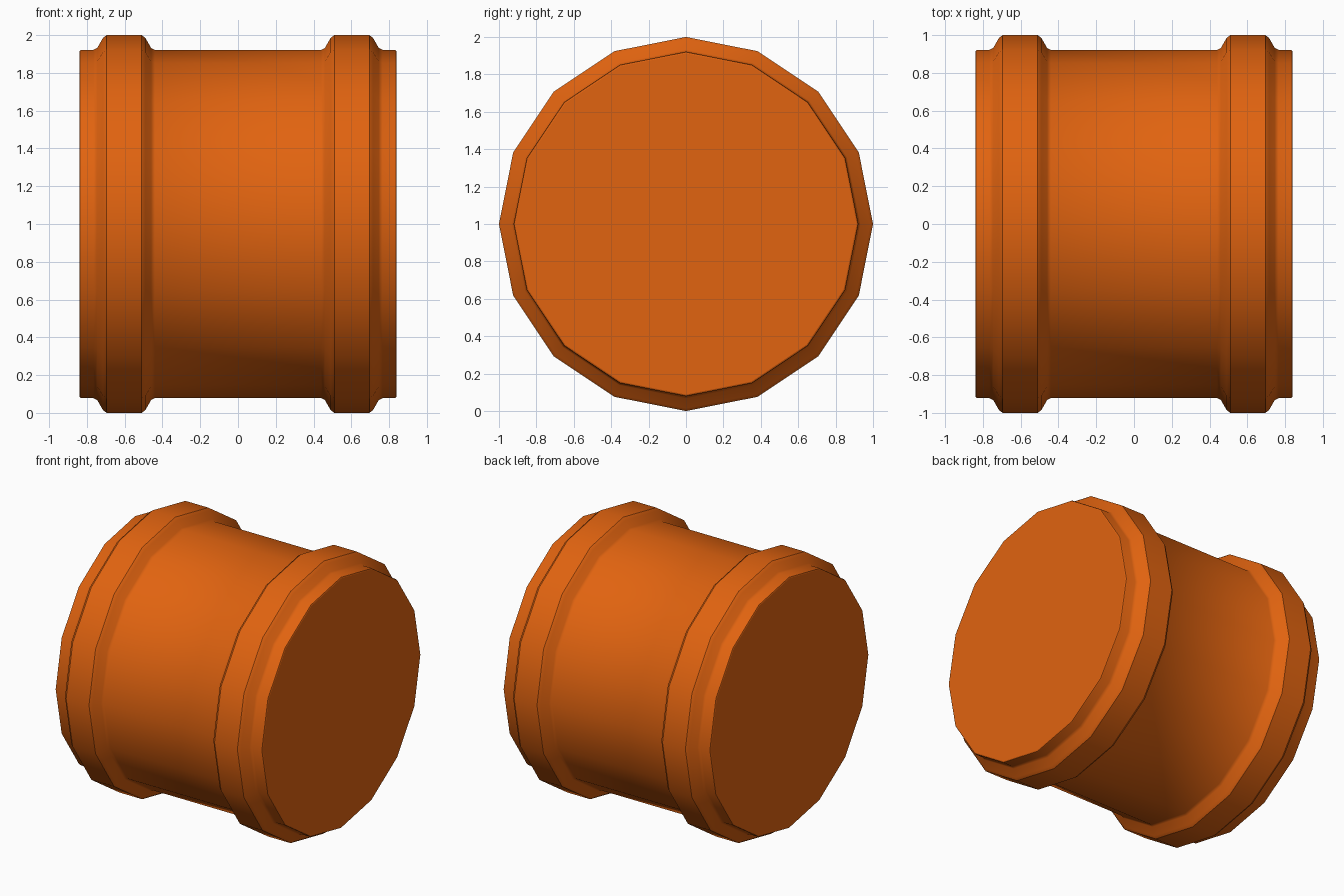
import bpy, bmesh, math

if "Cube" in bpy.data.objects:
    bpy.data.objects.remove(bpy.data.objects["Cube"])

SIDES = 16
# Half profile (x, radius) from the end cap to the middle of the barrel
half = [(0.84, 0.912), (0.837, 0.919), (0.83, 0.922), (0.765, 0.922),
        (0.745, 0.932), (0.715, 0.985), (0.695, 1.0), (0.51, 1.0),
        (0.49, 0.985), (0.46, 0.932), (0.44, 0.922)]
profile = [(-x, r) for x, r in half] + half[::-1]

# Lathe the profile around the x axis
bm = bmesh.new()
rings = []
for x, r in profile:
    rings.append([bm.verts.new((x, r * math.sin(2 * math.pi * i / SIDES),
                                1 + r * math.cos(2 * math.pi * i / SIDES)))
                  for i in range(SIDES)])
for a, b in zip(rings, rings[1:]):
    for i in range(SIDES):
        j = (i + 1) % SIDES
        bm.faces.new((a[i], a[j], b[j], b[i]))

# Flat end caps
bm.faces.new(rings[0])
bm.faces.new(rings[-1])
bmesh.ops.recalc_face_normals(bm, faces=bm.faces)

mesh = bpy.data.meshes.new("banded_barrel")
bm.to_mesh(mesh)
bm.free()
barrel = bpy.data.objects.new("banded_barrel", mesh)
bpy.context.collection.objects.link(barrel)

# Orange paint
paint = bpy.data.materials.new("orange_paint")
paint.diffuse_color = (0.75, 0.125, 0.005, 1)
paint.use_nodes = True
paint.node_tree.nodes["Principled BSDF"].inputs["Base Color"].default_value = paint.diffuse_color
mesh.materials.append(paint)

# Smooth sides, crisp cap rims
bpy.context.view_layer.objects.active = barrel
barrel.select_set(True)
bpy.ops.object.shade_smooth_by_angle(angle=math.radians(35))
rim = {0, len(profile) - 1}
for e in mesh.edges:
    if all(v // SIDES in rim for v in e.vertices):
        e.use_edge_sharp = True
